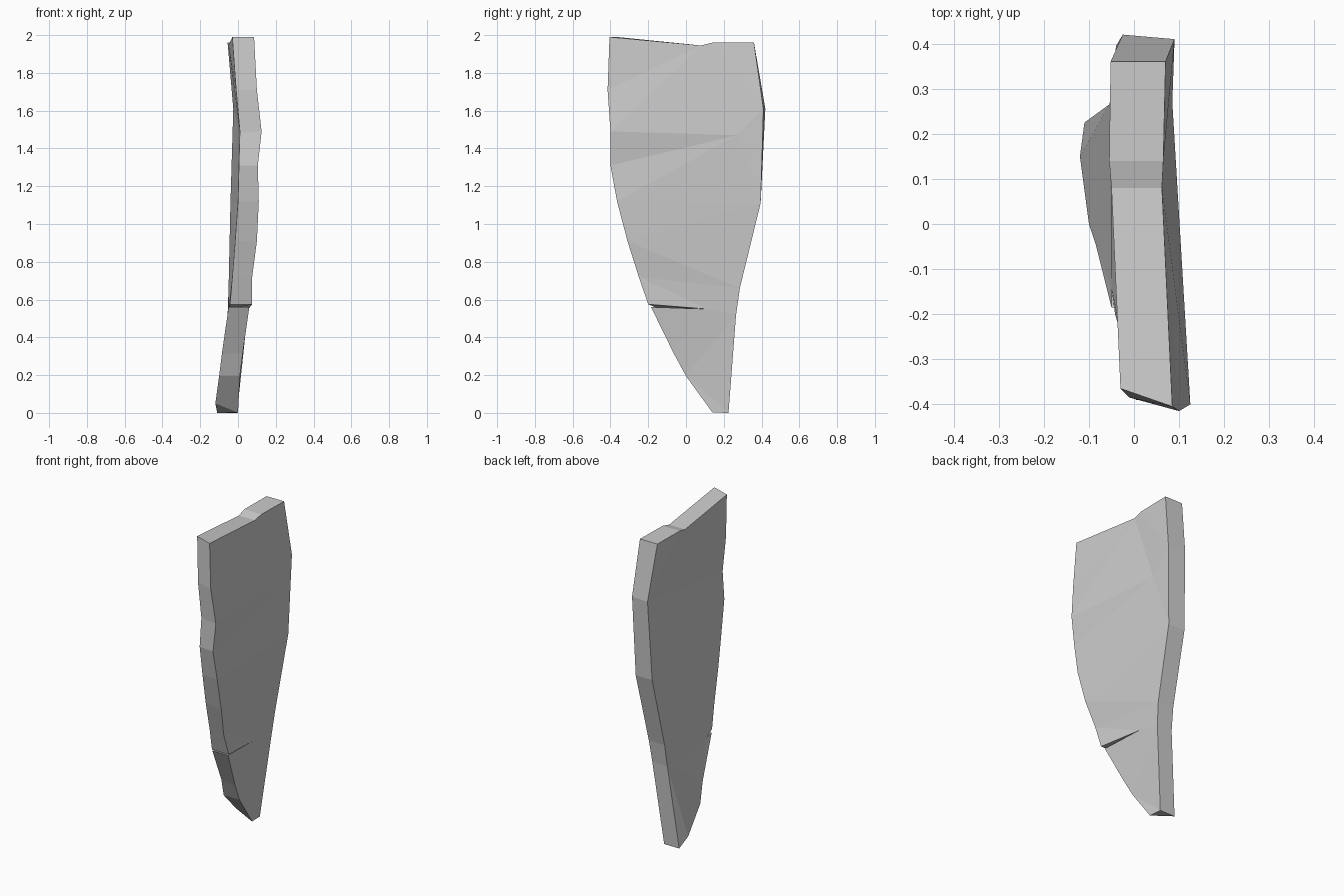
import bpy
import bmesh
from mathutils import Vector
from mathutils.geometry import delaunay_2d_cdt

default_cube = bpy.data.objects.get("Cube")
if default_cube:
    bpy.data.objects.remove(default_cube, do_unlink=True)

# Plain stone grey
stone = bpy.data.materials.new("stone_grey")
stone.use_nodes = True
grey = (0.6, 0.6, 0.6, 1)
stone.diffuse_color = grey
stone.node_tree.nodes["Principled BSDF"].inputs["Base Color"].default_value = grey

# Rim of the broken slab: y, z, left x, right x, shift of the right rim in y
RIM = [
    # front edge going down
    (-.405, 2.0, .085, -.03, .04), (-.415, 1.72, .10, -.01, .03),
    (-.40, 1.5, .125, .01, .02), (-.40, 1.32, .105, .005, .01),
    (-.365, 1.13, .11, 0, .01), (-.31, .92, .10, -.015, .01),
    (-.25, .73, .075, -.03, .01), (-.2, .585, .075, -.042, 0),
    # crack
    (.11, .56, .055, -.05, -.25), (-.185, .57, .06, -.05, 0),
    # tip
    (-.065, .325, .025, -.085, .02), (0, .205, .01, -.1, 0),
    (.14, .012, 0, -.12, .01), (.225, .01, -.005, -.11, 0),
    # back edge going up
    (.265, .53, .05, -.055, 0), (.285, .67, .06, -.05, 0),
    (.395, 1.12, .075, -.04, 0), (.41, 1.62, .09, -.025, .01),
    (.36, 1.97, .07, -.052, 0),
    # top edge
    (.14, 1.97, .065, -.055, 0), (.08, 1.955, .062, -.05, 0),
]
# Ends of the shallow crease across the left face
CREASE_START = 3
CREASE_END = (.085, .27, 1.48)


def fill_side(bm, rim, inner=(), creases=()):
    """Triangulate one broad face inside its rim."""
    verts = rim + [bm.verts.new(p) for p in inner]
    flat = [Vector((v.co.y, v.co.z)) for v in verts]
    n = len(rim)
    edges = [(i, (i + 1) % n) for i in range(n)] + list(creases)
    _, _, tris, origins, _, _ = delaunay_2d_cdt(flat, edges, [], 1, 1e-5)
    for tri in tris:
        bm.faces.new([verts[origins[i][0]] for i in tri])


bm = bmesh.new()
left = [bm.verts.new((xl, y, z)) for y, z, xl, xr, dy in RIM]
right = [bm.verts.new((xr, y + dy, z)) for y, z, xl, xr, dy in RIM]

# Raise the right corner of the tip to chamfer it
right[12].co.z = .06

fill_side(bm, left, [CREASE_END], [(CREASE_START, len(RIM))])
fill_side(bm, right)

# Narrow broken edge joining both faces
for i in range(len(RIM)):
    j = (i + 1) % len(RIM)
    bm.faces.new((left[i], left[j], right[j], right[i]))

bmesh.ops.recalc_face_normals(bm, faces=bm.faces)
low = min(v.co.z for v in bm.verts)
bmesh.ops.translate(bm, vec=(0, 0, -low), verts=bm.verts)

mesh = bpy.data.meshes.new("stone_shard")
bm.to_mesh(mesh)
bm.free()
mesh.materials.append(stone)
shard = bpy.data.objects.new("stone_shard", mesh)
bpy.context.collection.objects.link(shard)
